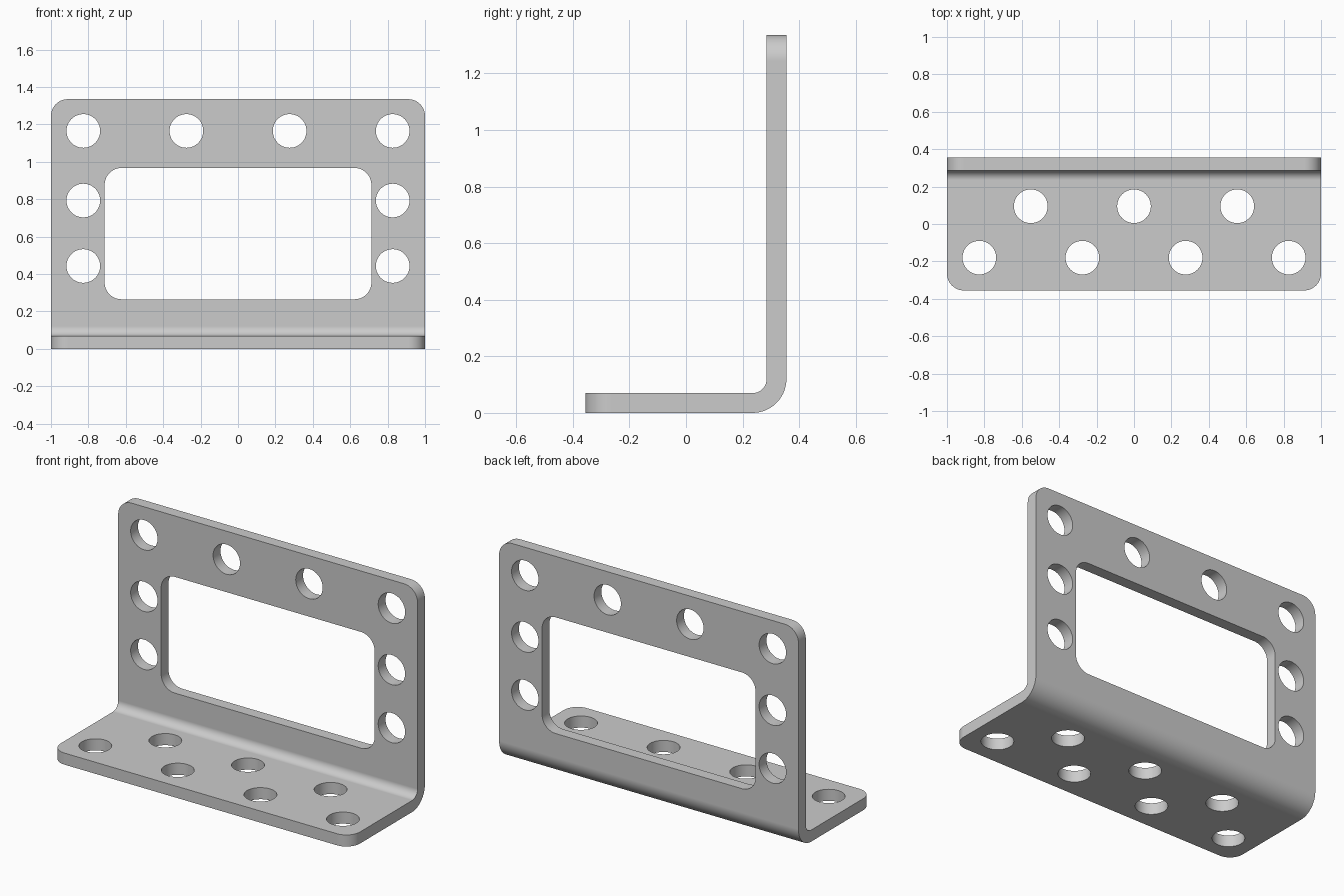
import bpy, bmesh
from math import sin, cos, pi, radians
from mathutils import Vector

if "Cube" in bpy.data.objects:
    bpy.data.objects.remove(bpy.data.objects["Cube"], do_unlink=True)

HALF_DEPTH, HEIGHT, THICK = 0.355, 1.335, 0.07
BEND_OUT, CORNER, HOLE_R = 0.12, 0.09, 0.09
BEND_IN = BEND_OUT - THICK


def arc(cx, cy, r, start, end, steps=14):
    """Points on an arc, angles in degrees."""
    angles = [radians(start + (end - start) * i / steps) for i in range(steps + 1)]
    return [(cx + r * cos(a), cy + r * sin(a)) for a in angles]


def rounded_rect(x0, y0, x1, y1, r):
    return (arc(x1 - r, y0 + r, r, -90, 0) + arc(x1 - r, y1 - r, r, 0, 90)
            + arc(x0 + r, y1 - r, r, 90, 180) + arc(x0 + r, y0 + r, r, 180, 270))


def prism(bm, points, direction):
    """Extrude a closed outline of 3D points along a direction."""
    face = bm.faces.new([bm.verts.new(p) for p in points])
    result = bmesh.ops.extrude_face_region(bm, geom=[face], use_keep_orig=True)
    moved = [v for v in result["geom"] if isinstance(v, bmesh.types.BMVert)]
    bmesh.ops.translate(bm, verts=moved, vec=Vector(direction))


def make_object(name, bm):
    bmesh.ops.recalc_face_normals(bm, faces=bm.faces)
    mesh = bpy.data.meshes.new(name)
    bm.to_mesh(mesh)
    bm.free()
    obj = bpy.data.objects.new(name, mesh)
    bpy.context.collection.objects.link(obj)
    return obj


# Bent plate: L-shaped side profile extruded across the width
bend_y = HALF_DEPTH - BEND_OUT
profile = [(-HALF_DEPTH, THICK), (-HALF_DEPTH, 0)]
profile += arc(bend_y, BEND_OUT, BEND_OUT, -90, 0)
profile += [(HALF_DEPTH, HEIGHT), (HALF_DEPTH - THICK, HEIGHT)]
profile += arc(bend_y, BEND_OUT, BEND_IN, 0, -90)
bm = bmesh.new()
prism(bm, [(-1, y, z) for y, z in profile], (2, 0, 0))


# Round the free corners of both flanges
def is_corner(edge):
    a, b = (v.co for v in edge.verts)
    if abs(a.x - b.x) > 0.01:
        return False
    front = max(a.y, b.y) < -HALF_DEPTH + 0.01
    top = min(a.z, b.z) > HEIGHT - 0.01
    return front or top


bmesh.ops.bevel(bm, geom=[e for e in bm.edges if is_corner(e)], offset=CORNER,
                segments=12, profile=0.5, affect='EDGES')
bracket = make_object("angle_bracket", bm)

# Cutters: round holes in both flanges and the large window
bm = bmesh.new()
outer, inner, middle = 0.827, 0.276, 0.552
wall_holes = [(s * x, z) for s in (-1, 1)
              for x, z in ((outer, 1.165), (inner, 1.165), (outer, 0.793), (outer, 0.443))]
base_holes = [(s * x, -0.18) for s in (-1, 1) for x in (outer, inner)]
base_holes += [(x, 0.095) for x in (-middle, 0, middle)]
for x, z in wall_holes:
    circle = arc(x, z, HOLE_R, 0, 360, 48)[:-1]
    prism(bm, [(u, 0.2, v) for u, v in circle], (0, 0.3, 0))
for x, y in base_holes:
    circle = arc(x, y, HOLE_R, 0, 360, 48)[:-1]
    prism(bm, [(u, v, -0.1) for u, v in circle], (0, 0, 0.3))
window = rounded_rect(-0.713, 0.265, 0.713, 0.967, CORNER)
prism(bm, [(u, 0.2, v) for u, v in window], (0, 0.3, 0))
cutter = make_object("hole_cutter", bm)
cutter.hide_render = True

# Cut, bake the result and drop the cutter
cut = bracket.modifiers.new("holes", 'BOOLEAN')
cut.operation, cut.solver, cut.object = 'DIFFERENCE', 'EXACT', cutter
graph = bpy.context.evaluated_depsgraph_get()
mesh = bpy.data.meshes.new_from_object(bracket.evaluated_get(graph))
bracket.modifiers.clear()
bracket.data = mesh
bpy.data.objects.remove(cutter, do_unlink=True)

# Smooth bends and holes, crisp plate edges
mesh.shade_smooth()
mesh.set_sharp_from_angle(angle=radians(30))
weighted = bracket.modifiers.new("flat_faces", 'WEIGHTED_NORMAL')
weighted.keep_sharp = True

# Single grey metal colour
grey = bpy.data.materials.new("grey_metal")
grey.use_nodes = True
colour = (0.6, 0.6, 0.6, 1)
grey.diffuse_color = colour
grey.node_tree.nodes["Principled BSDF"].inputs["Base Color"].default_value = colour
mesh.materials.clear()
mesh.materials.append(grey)
